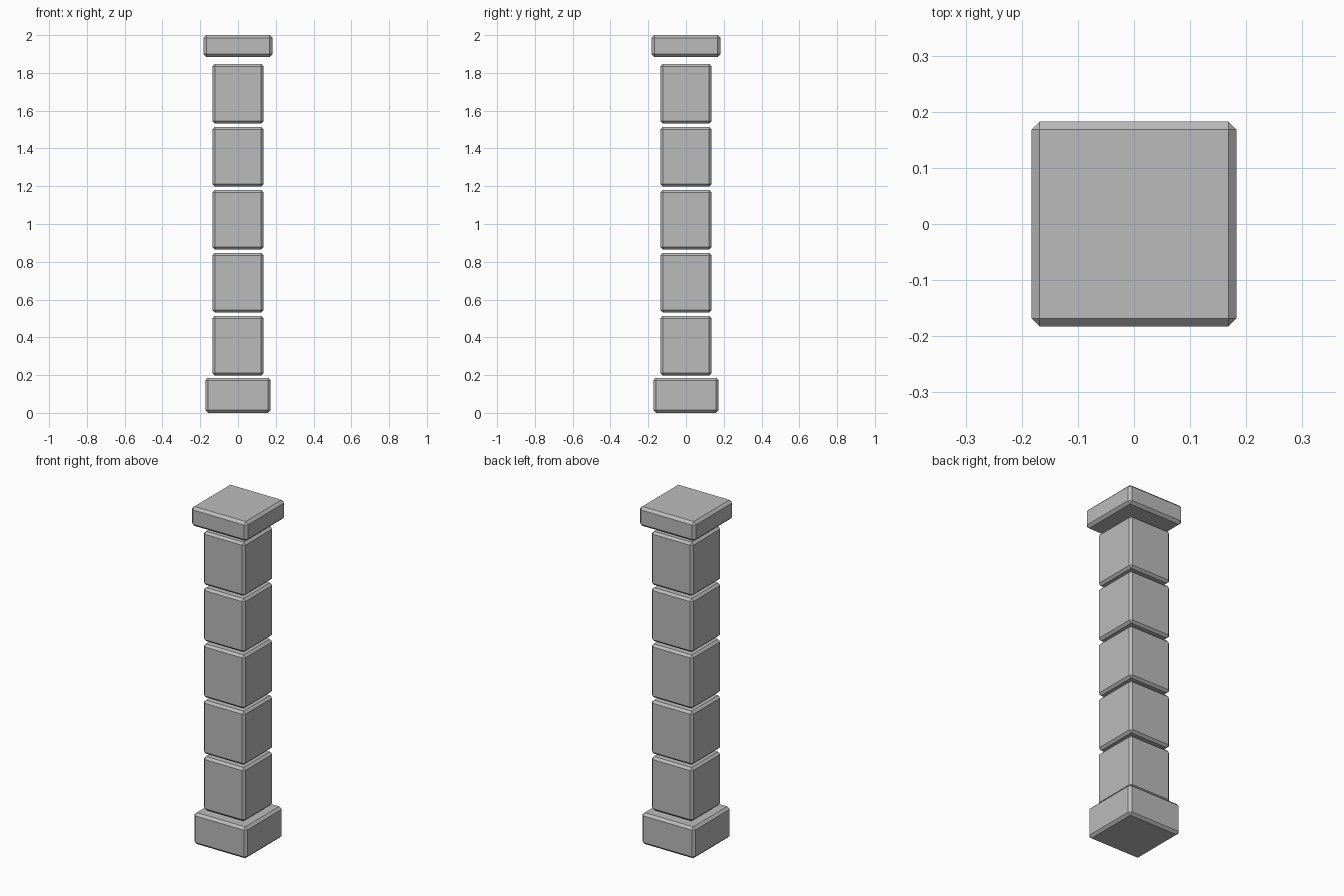
import bpy
import bmesh
from mathutils import Matrix

cube = bpy.data.objects.get("Cube")
if cube:
    bpy.data.objects.remove(cube, do_unlink=True)

# Single stone colour
STONE = (0.5, 0.5, 0.5, 1.0)
stone = bpy.data.materials.new("grey_stone")
stone.use_nodes = True
stone.diffuse_color = STONE
stone.node_tree.nodes["Principled BSDF"].inputs["Base Color"].default_value = STONE


def chamfered_block(name, width, bottom, top, chamfer):
    """Square stone block with one flat chamfer along every edge."""
    bm = bmesh.new()
    size = Matrix.Diagonal((width, width, top - bottom, 1))
    bmesh.ops.create_cube(bm, size=1, matrix=size)
    bmesh.ops.bevel(bm, geom=bm.edges[:], offset=chamfer, segments=1,
                    affect='EDGES', profile=0.5)
    mesh = bpy.data.meshes.new(name)
    bm.to_mesh(mesh)
    bm.free()
    mesh.materials.append(stone)
    obj = bpy.data.objects.new(name, mesh)
    obj.location.z = (bottom + top) / 2
    bpy.context.collection.objects.link(obj)
    return obj


# Base plinth
chamfered_block("base", 0.346, 0, 0.186, 0.014)

# Shaft of five separate stones with open joints
for i in range(5):
    bottom = 0.197 + i * 0.3335
    chamfered_block(f"shaft_block_{i + 1}", 0.272, bottom, bottom + 0.317, 0.013)

# Cap slab
chamfered_block("cap", 0.366, 1.885, 2.0, 0.015)
